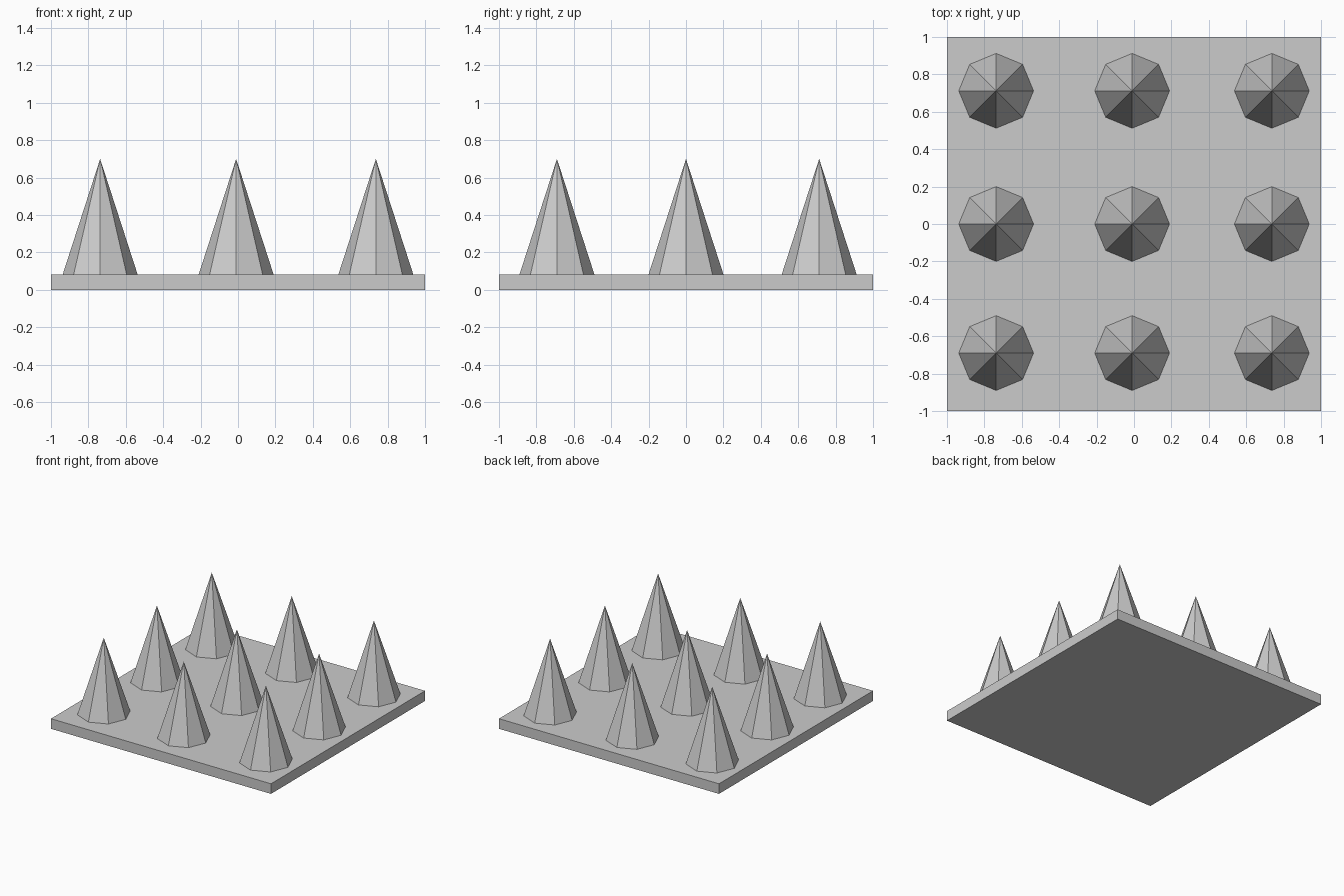
import bpy

if "Cube" in bpy.data.objects:
    bpy.data.objects.remove(bpy.data.objects["Cube"])

PLATE_TOP = 0.083
APEX = 0.70
RADIUS = 0.20

# Square base plate
bpy.ops.mesh.primitive_cube_add(size=2, location=(0, 0, PLATE_TOP / 2))
plate = bpy.context.object
plate.name = "base_plate"
plate.scale = (1, 1, PLATE_TOP / 2)
bpy.ops.object.transform_apply(location=False, rotation=False, scale=True)

# Three by three grid of eight-sided spikes
for row, y in enumerate((-0.69, 0.0, 0.712)):
    for col, x in enumerate((-0.737, -0.01, 0.737)):
        bpy.ops.mesh.primitive_cone_add(
            vertices=8, radius1=RADIUS, radius2=0, depth=APEX - PLATE_TOP,
            location=(x, y, (APEX + PLATE_TOP) / 2))
        bpy.context.object.name = f"spike_{row + 1}_{col + 1}"
